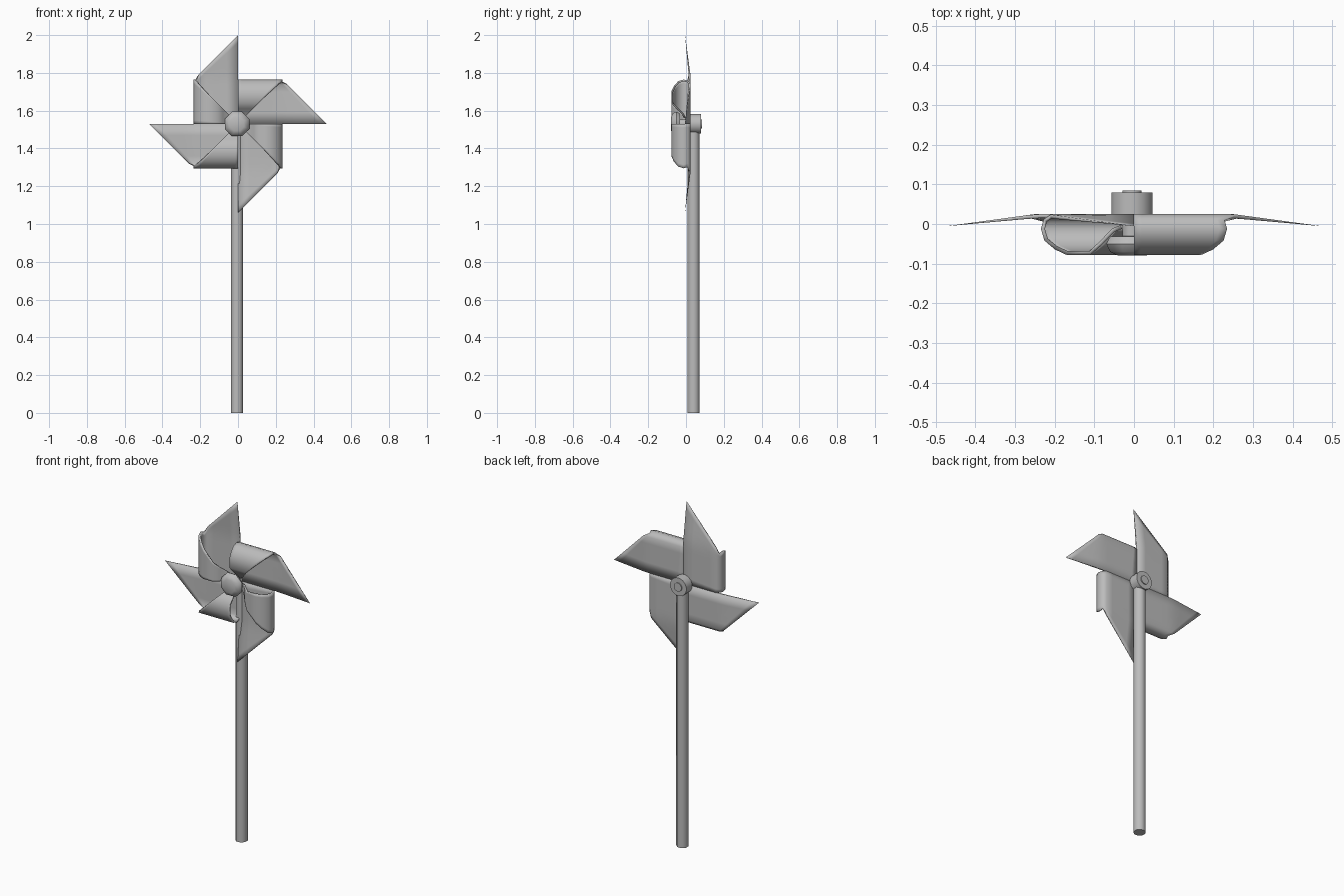
import bpy, bmesh, math
from mathutils import Matrix

if "Cube" in bpy.data.objects:
    bpy.data.objects.remove(bpy.data.objects["Cube"])

grey = bpy.data.materials.new("plain_grey")
grey.use_nodes = True
tone = (0.5, 0.5, 0.5, 1)
grey.diffuse_color = tone
grey.node_tree.nodes["Principled BSDF"].inputs["Base Color"].default_value = tone

HUB_X, HUB_Z = -0.005, 1.53
HALF = 0.47


def finish(name, bm, angle=50):
    mesh = bpy.data.meshes.new(name)
    bm.to_mesh(mesh)
    bm.free()
    mesh.materials.append(grey)
    obj = bpy.data.objects.new(name, mesh)
    bpy.context.collection.objects.link(obj)
    bpy.ops.object.select_all(action='DESELECT')
    obj.select_set(True)
    bpy.context.view_layer.objects.active = obj
    bpy.ops.object.shade_smooth_by_angle(angle=math.radians(angle))
    return obj


def turned(name, profile, sides):
    """Revolve (radius, y) points around the hub axis."""
    bm = bmesh.new()
    verts = [bm.verts.new((r, y, 0)) for r, y in profile]
    edges = [bm.edges.new(pair) for pair in zip(verts, verts[1:])]
    bmesh.ops.rotate(bm, verts=verts, matrix=Matrix.Rotation(math.pi / sides, 3, 'Y'))
    bmesh.ops.spin(bm, geom=verts + edges, axis=(0, 1, 0), cent=(0, 0, 0),
                   angle=math.tau, steps=sides)
    bmesh.ops.remove_doubles(bm, verts=bm.verts, dist=0.0005)
    bmesh.ops.recalc_face_normals(bm, faces=bm.faces)
    obj = finish(name, bm)
    obj.location = (HUB_X, 0, HUB_Z)


# Stick
bm = bmesh.new()
bmesh.ops.create_cone(bm, cap_ends=True, segments=8, radius1=0.034, radius2=0.034, depth=1.51,
                      matrix=Matrix.Translation((HUB_X, 0.04, 0.755))
                      @ Matrix.Rotation(math.pi / 8, 4, 'Z'))
finish("stick", bm)

# Hub parts along the axle
turned("front_button", [(0, -0.08), (0.04, -0.079), (0.06, -0.07), (0.07, -0.05),
                        (0.06, -0.032), (0, -0.03)], 8)
turned("axle_pin", [(0, -0.04), (0.025, -0.04), (0.025, 0.085), (0, 0.085)], 12)
turned("back_hub", [(0, 0.02), (0.053, 0.02), (0.053, 0.079), (0, 0.079)], 16)

# Vanes: a sheet rolled forward, given as (width, y) from back to front
BACK = [(0, 0.025), (0.06, 0.025), (0.12, 0.025), (0.17, 0.025), (0.21, 0.025)]
ROLL = [(0.228, 0.012), (0.235, -0.012), (0.226, -0.042), (0.2, -0.064),
        (0.17, -0.078), (0.11, -0.078), (0.08, -0.052), (0.05, -0.02), (0.03, -0.012)]
ROWS = 12


def vane(name, turn):
    bm = bmesh.new()
    grid, weights = [], []
    for k, (w, y) in enumerate(BACK + ROLL):
        reach = HALF - w if k < len(BACK) else w
        row = []
        for j in range(ROWS + 1):
            u = reach * j / ROWS
            droop = 0.03 * max(0, u - 0.25) / (HALF - 0.25)
            row.append(bm.verts.new((u, y - droop, w)))
            weights.append(min(1, max(0.03, (HALF - u) / 0.21)))
        grid.append(row)
    for a, b in zip(grid, grid[1:]):
        for j in range(ROWS):
            bm.faces.new((a[j], b[j], b[j + 1], a[j + 1]))
    obj = finish(name, bm, 60)
    obj.location = (0, 0, HUB_Z)
    obj.rotation_euler = (0, turn, 0)
    # Thin paper that tapers towards the tip
    group = obj.vertex_groups.new(name="thickness")
    for i, weight in enumerate(weights):
        group.add([i], weight, 'REPLACE')
    solid = obj.modifiers.new("paper", 'SOLIDIFY')
    solid.thickness = 0.01
    solid.offset = -1
    solid.vertex_group = group.name


for n, place in enumerate(("upper_left", "upper_right", "lower_right", "lower_left")):
    vane("vane_" + place, n * math.pi / 2)
